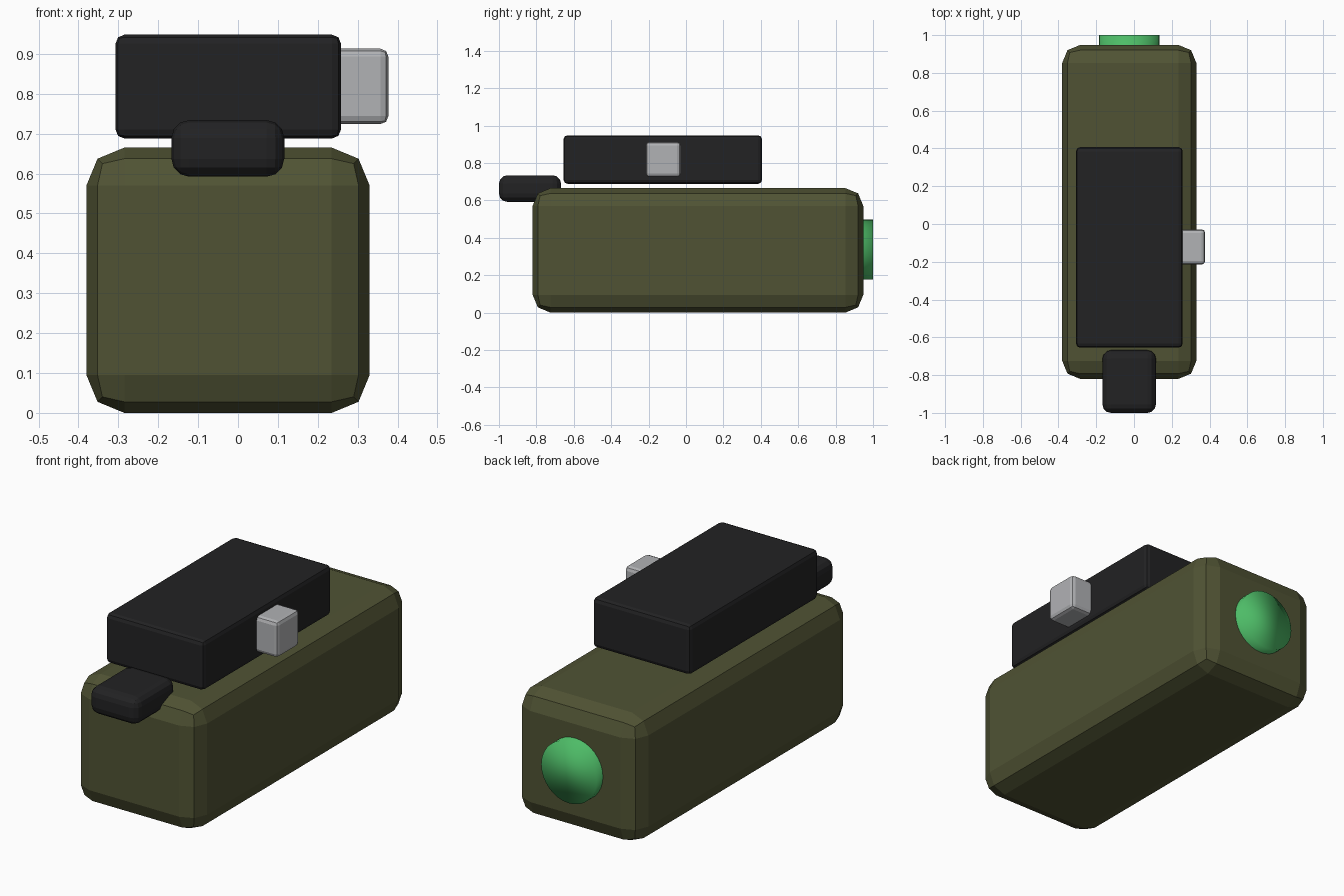
import bpy, bmesh, math
from mathutils import Matrix, Vector

if "Cube" in bpy.data.objects:
    bpy.data.objects.remove(bpy.data.objects["Cube"])


def material(name, rgb):
    m = bpy.data.materials.new(name)
    m.diffuse_color = (*rgb, 1)
    m.use_nodes = True
    m.node_tree.nodes["Principled BSDF"].inputs["Base Color"].default_value = m.diffuse_color
    return m


olive = material("olive", (0.08, 0.086, 0.034))
black = material("black", (0.016, 0.016, 0.017))
silver = material("silver", (0.44, 0.445, 0.46))
green = material("lens green", (0.075, 0.50, 0.135))


def finish(bm, name, mat):
    me = bpy.data.meshes.new(name)
    bm.to_mesh(me)
    bm.free()
    me.materials.append(mat)
    ob = bpy.data.objects.new(name, me)
    bpy.context.collection.objects.link(ob)
    return ob


def box(name, lo, hi, mat, bevel, segments=2):
    lo, hi = Vector(lo), Vector(hi)
    bm = bmesh.new()
    bmesh.ops.create_cube(bm, size=1, matrix=Matrix.Translation((lo + hi) / 2)
                          @ Matrix.Diagonal((*(hi - lo), 1)))
    bmesh.ops.bevel(bm, geom=bm.edges[:], offset=bevel, segments=segments,
                    profile=0.5, affect='EDGES')
    return finish(bm, name, mat)


# Main housing
box("housing", (-0.38, -0.82, 0), (0.33, 0.948, 0.665), olive, 0.095)
# Raised top unit, hovering just above the housing
box("top_unit", (-0.307, -0.655, 0.688), (0.258, 0.407, 0.948), black, 0.022)
# Eyepiece at the front
box("eyepiece", (-0.167, -1.0, 0.592), (0.116, -0.668, 0.734), black, 0.045, 3)
# Side knob
box("side_knob", (0.188, -0.215, 0.724), (0.377, -0.028, 0.913), silver, 0.02)

# Round lens on the back, smooth all over
bm = bmesh.new()
bmesh.ops.create_cone(bm, cap_ends=True, segments=32, radius1=0.16, radius2=0.16, depth=0.2,
                      matrix=Matrix.Translation((-0.025, 0.9, 0.338))
                      @ Matrix.Rotation(math.radians(-90), 4, 'X'))
for f in bm.faces:
    f.smooth = True
finish(bm, "lens", green)
